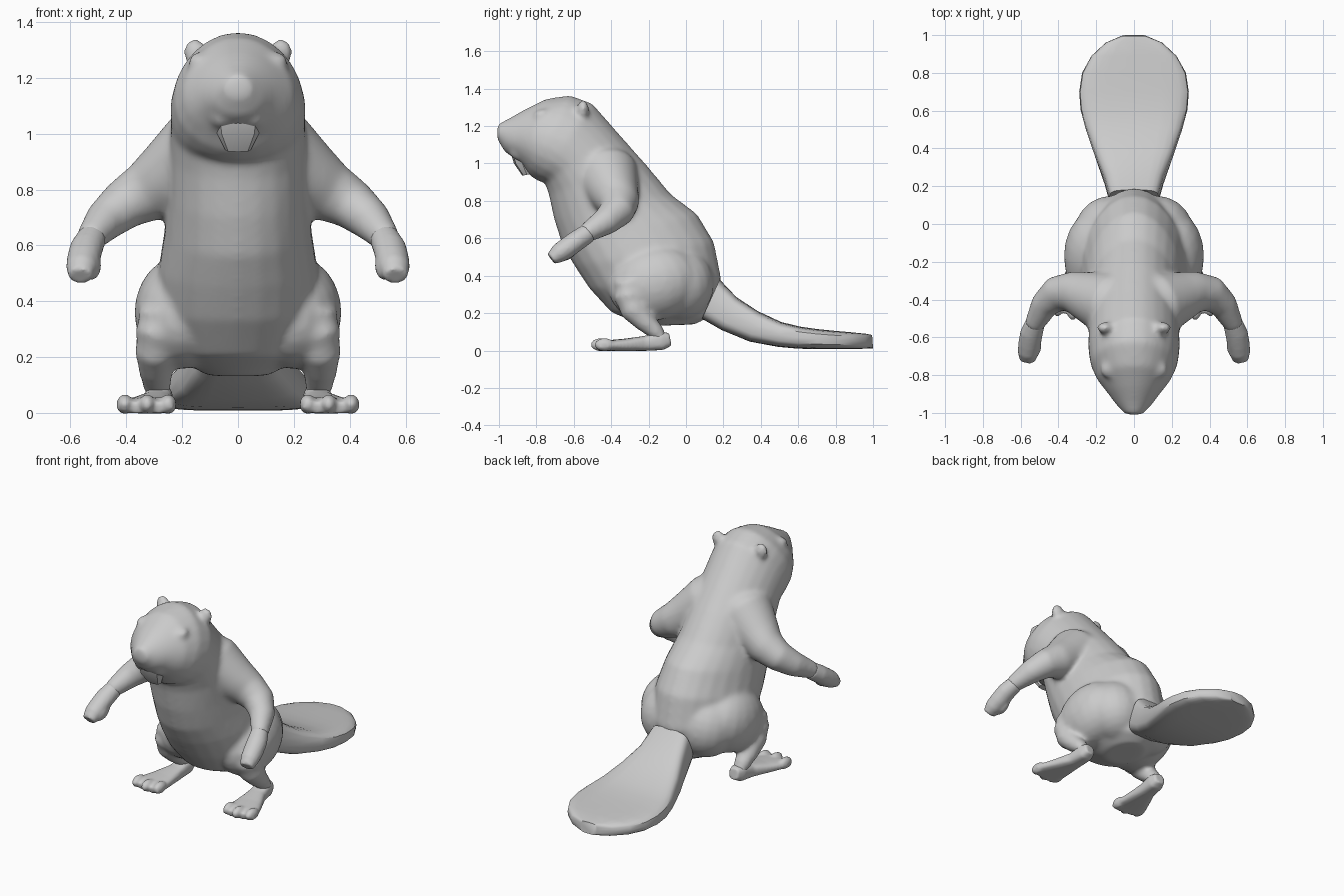
import bpy, bmesh, math
from mathutils import Vector, Matrix

fur = bpy.data.materials.new("grey")
fur.diffuse_color = (0.6, 0.6, 0.6, 1)


def loft(bm, rings, n=24, p=1.0, side=1, taper=0.0):
    """Skin superellipse rings given as (centre, half-axis u, half-axis v)."""
    f = lambda t: math.copysign(abs(t) ** p, t)
    loops = []
    for c, u, v in rings:
        loop = []
        for i in range(n):
            a = math.tau * i / n
            k = 1 - taper * math.sin(a)
            q = c + u * f(math.cos(a)) * k + v * f(math.sin(a))
            loop.append(bm.verts.new((q.x * side, q.y, q.z)))
        loops.append(loop)
    for a, b in zip(loops, loops[1:]):
        for i in range(n):
            j = (i + 1) % n
            bm.faces.new((a[i], a[j], b[j], b[i]))
    bm.faces.new(loops[0])
    bm.faces.new(loops[-1])


def profile_rings(rows):
    """Rows: front y, front z, back y, back z, half width."""
    out = []
    for fy, fz, by, bz, w in rows:
        f, b = Vector((0, fy, fz)), Vector((0, by, bz))
        out.append(((f + b) / 2, Vector((w, 0, 0)), (b - f) / 2))
    return out


def path_rings(rows):
    """Rows: x, y, z, side radius, up radius; rings square to the path."""
    pts = [Vector(r[:3]) for r in rows]
    out = []
    for i, r in enumerate(rows):
        t = (pts[min(i + 1, len(pts) - 1)] - pts[max(i - 1, 0)]).normalized()
        u = t.cross(Vector((0, 0, 1))).normalized()
        out.append((pts[i], u * r[3], u.cross(t) * r[4]))
    return out


def ball(bm, c, r, rot=0):
    m = Matrix.Translation(c) @ Matrix.Rotation(rot, 4, 'X') @ Matrix.Diagonal((*r, 1))
    bmesh.ops.create_uvsphere(bm, u_segments=20, v_segments=12, radius=1, matrix=m)


def finish(bm, name, angle=40):
    bmesh.ops.recalc_face_normals(bm, faces=bm.faces)
    me = bpy.data.meshes.new(name)
    bm.to_mesh(me)
    bm.free()
    me.materials.append(fur)
    ob = bpy.data.objects.new(name, me)
    bpy.context.collection.objects.link(ob)
    bpy.ops.object.select_all(action='DESELECT')
    ob.select_set(True)
    bpy.context.view_layer.objects.active = ob
    bpy.ops.object.shade_smooth_by_angle(angle=math.radians(angle))
    return ob


def blend(ob, voxel, iterations):
    """Fuse overlapping shells into one soft skin."""
    rem = ob.modifiers.new("blend", 'REMESH')
    rem.mode = 'VOXEL'
    rem.voxel_size = voxel
    rem.use_smooth_shade = True
    sm = ob.modifiers.new("soften", 'SMOOTH')
    sm.factor = 0.5
    sm.iterations = iterations


# torso and head, from rump to nose
bm = bmesh.new()
loft(bm, profile_rings([
    (-0.22, 0.13, 0.05, 0.14, 0.11), (-0.40, 0.205, 0.125, 0.18, 0.22),
    (-0.515, 0.33, 0.19, 0.38, 0.28), (-0.595, 0.45, 0.15, 0.58, 0.285),
    (-0.66, 0.56, 0.06, 0.73, 0.265), (-0.705, 0.70, -0.08, 0.835, 0.25),
    (-0.735, 0.84, -0.205, 0.985, 0.245), (-0.755, 0.90, -0.36, 1.16, 0.24),
    (-0.79, 0.905, -0.50, 1.32, 0.242), (-0.835, 0.935, -0.62, 1.365, 0.23),
    (-0.875, 0.985, -0.75, 1.345, 0.195), (-0.92, 1.03, -0.86, 1.29, 0.14),
    (-0.968, 1.06, -0.94, 1.245, 0.095), (-1.010, 1.13, -1.008, 1.21, 0.045)]), taper=0.1)

for s in (1, -1):
    # arm
    loft(bm, path_rings([
        (0.04, -0.45, 0.97, 0.18, 0.15), (0.14, -0.42, 0.93, 0.17, 0.165),
        (0.26, -0.38, 0.835, 0.13, 0.13), (0.33, -0.36, 0.79, 0.11, 0.11),
        (0.41, -0.37, 0.745, 0.095, 0.09), (0.475, -0.43, 0.69, 0.075, 0.075),
        (0.535, -0.545, 0.62, 0.05, 0.05)]), side=s)
    # haunch and shank
    ball(bm, (0.20 * s, -0.17, 0.36), (0.172, 0.25, 0.20), 0.25)
    ball(bm, (0.12 * s, -0.04, 0.36), (0.195, 0.19, 0.20), 0.25)
    loft(bm, path_rings([
        (0.275, -0.30, 0.36, 0.09, 0.09), (0.285, -0.305, 0.29, 0.085, 0.085),
        (0.295, -0.28, 0.22, 0.075, 0.075), (0.295, -0.22, 0.155, 0.062, 0.058),
        (0.29, -0.16, 0.10, 0.052, 0.045), (0.285, -0.125, 0.05, 0.042, 0.03)]), side=s)
    # ear and brow
    ball(bm, (0.155 * s, -0.55, 1.29), (0.042, 0.032, 0.052))
    ball(bm, (0.13 * s, -0.775, 1.265), (0.05, 0.045, 0.025), 0.3)
    # lip beside the mouth
    ball(bm, (0.06 * s, -0.885, 1.06), (0.042, 0.06, 0.045))

blend(finish(bm, "body", 60), 0.013, 14)

# lower jaw with teeth
bm = bmesh.new()
V = Vector
loft(bm, [(V((0, -0.885, 1.05)), V((0.08, 0, 0)), V((0, 0.05, 0))),
          (V((0, -0.875, 1.00)), V((0.075, 0, 0)), V((0, 0.045, 0))),
          (V((0, -0.85, 0.94)), V((0.045, 0, 0)), V((0, 0.025, 0.005)))], n=8, p=0.7)
finish(bm, "jaw", 30)

for s, label in ((1, "left"), (-1, "right")):
    # hand with thumb
    bm = bmesh.new()
    loft(bm, path_rings([
        (0.522, -0.52, 0.63, 0.052, 0.052), (0.543, -0.58, 0.59, 0.06, 0.055),
        (0.553, -0.635, 0.55, 0.06, 0.056), (0.560, -0.68, 0.52, 0.056, 0.052),
        (0.565, -0.72, 0.49, 0.042, 0.034)]), n=16, side=s)
    ball(bm, (0.525 * s, -0.64, 0.53), (0.035, 0.07, 0.045), 0.6)
    blend(finish(bm, label + "_hand"), 0.009, 4)

    # webbed foot with toes
    bm = bmesh.new()
    loft(bm, path_rings([
        (0.28, -0.085, 0.06, 0.035, 0.035), (0.283, -0.13, 0.052, 0.05, 0.05),
        (0.29, -0.22, 0.038, 0.055, 0.04), (0.31, -0.33, 0.03, 0.083, 0.033),
        (0.328, -0.43, 0.026, 0.108, 0.028), (0.333, -0.475, 0.018, 0.102, 0.02)]),
        n=20, p=0.7, side=s)
    for x, y in ((0.25, -0.44), (0.325, -0.455), (0.405, -0.435)):
        ball(bm, (x * s, y, 0.031), (0.03, 0.055, 0.035))
    blend(finish(bm, label + "_foot"), 0.009, 4)

# flat paddle tail
bm = bmesh.new()
loft(bm, profile_rings([
    (0.085, 0.17, 0.18, 0.38, 0.13), (0.19, 0.11, 0.27, 0.285, 0.158),
    (0.34, 0.048, 0.385, 0.21, 0.208), (0.49, 0.02, 0.51, 0.152, 0.255),
    (0.60, 0.01, 0.61, 0.128, 0.283), (0.70, 0.008, 0.70, 0.115, 0.29),
    (0.80, 0.008, 0.80, 0.105, 0.275), (0.89, 0.008, 0.89, 0.097, 0.225),
    (0.96, 0.01, 0.96, 0.09, 0.15), (1.0, 0.012, 0.995, 0.083, 0.06)]), n=24, p=0.5)
finish(bm, "tail", 40)
